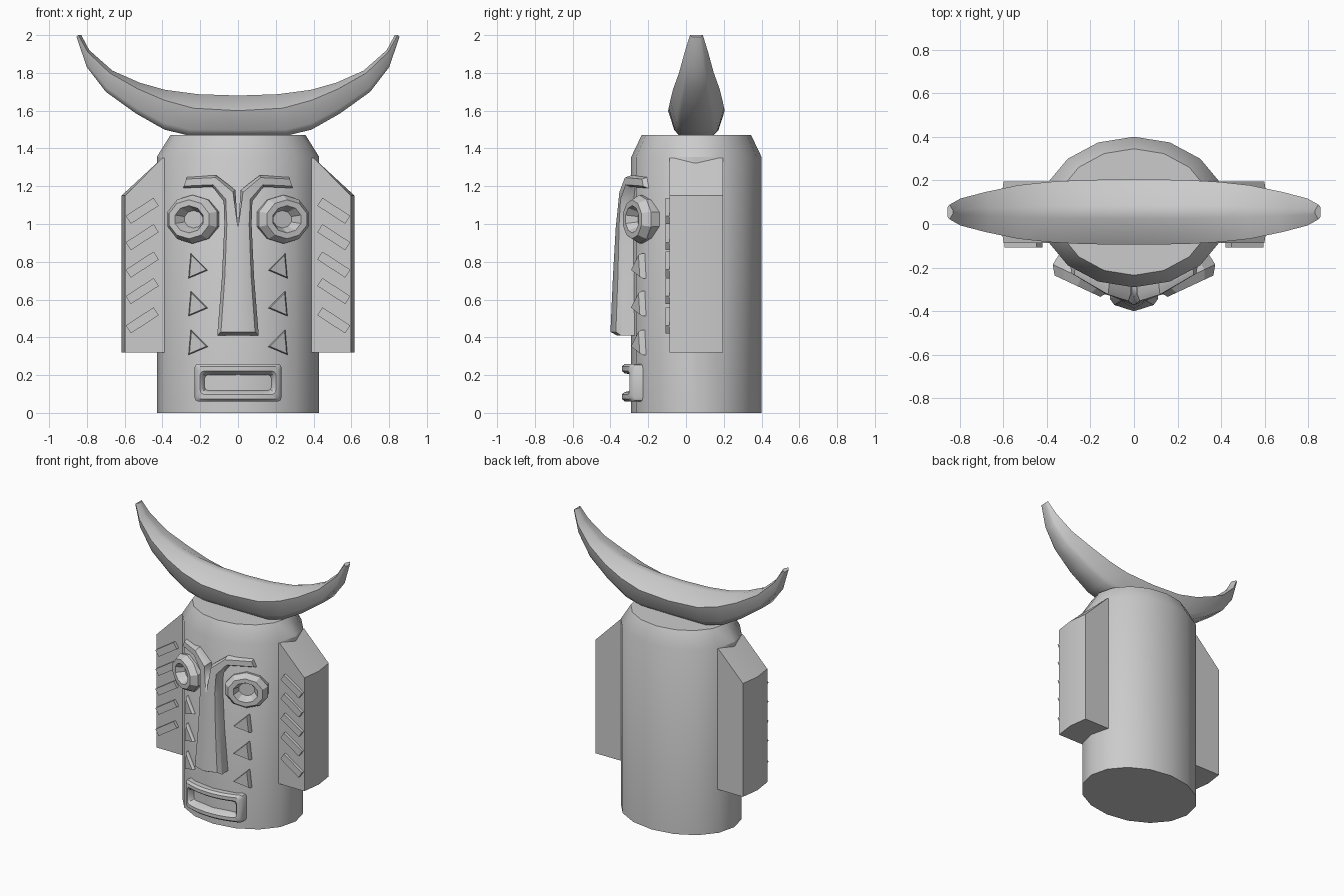
import bpy, bmesh, math
from mathutils import Vector, Matrix

if "Cube" in bpy.data.objects:
    bpy.data.objects.remove(bpy.data.objects["Cube"])

CY, RX, RY = 0.055, 0.43, 0.345  # body ellipse


def front_y(x):
    return CY - RY * math.sqrt(max(0.0, 1 - (x / RX) ** 2))


def loft(name, rings, caps=True, cyclic=False, mirror=False, smooth=None):
    """Skin a list of equal-length closed rings."""
    bm = bmesh.new()
    vs = [[bm.verts.new(p) for p in r] for r in rings]
    n = len(rings[0])
    pairs = list(zip(vs, vs[1:]))
    if cyclic:
        pairs.append((vs[-1], vs[0]))
    for a, b in pairs:
        for i in range(n):
            j = (i + 1) % n
            f = [a[i], a[j], b[j], b[i]]
            if mirror and all(abs(v.co.x) < 1e-6 for v in f):
                continue
            bm.faces.new(f)
    if caps:
        bm.faces.new(vs[0])
        bm.faces.new(vs[-1])
    bmesh.ops.recalc_face_normals(bm, faces=bm.faces)
    me = bpy.data.meshes.new(name)
    bm.to_mesh(me)
    bm.free()
    ob = bpy.data.objects.new(name, me)
    bpy.context.collection.objects.link(ob)
    if mirror:
        m = ob.modifiers.new("mirror", 'MIRROR')
        m.use_axis[0] = True
    if smooth:
        bpy.ops.object.select_all(action='DESELECT')
        ob.select_set(True)
        bpy.context.view_layer.objects.active = ob
        bpy.ops.object.shade_smooth_by_angle(angle=math.radians(smooth))
    return ob


def ellipse(rx, ry, z, n=16):
    return [(rx * math.sin(2 * math.pi * i / n), CY + ry * math.cos(2 * math.pi * i / n), z)
            for i in range(n)]


# Body with chamfered top
loft("body", [ellipse(RX, RY, 0), ellipse(RX, RY, 1.355), ellipse(0.358, 0.29, 1.47)], smooth=30)

# Crescent on the head: outer (x, z), rim (x, z), inner (x, z), half width
half = [((0, 1.468), (0, 1.60), (0, 1.68), 0.150),
        ((0.26, 1.468), (0.235, 1.613), (0.21, 1.687), 0.147),
        ((0.39, 1.50), (0.39, 1.655), (0.385, 1.71), 0.138),
        ((0.54, 1.585), (0.53, 1.715), (0.52, 1.748), 0.123),
        ((0.70, 1.70), (0.68, 1.80), (0.665, 1.812), 0.092),
        ((0.80, 1.83), (0.795, 1.91), (0.787, 1.92), 0.062),
        ((0.855, 1.99), (0.845, 2.0), (0.83, 2.0), 0.034)]
rings = []
stations = [(s, -1) for s in half[:0:-1]] + [(s, 1) for s in half]
for (o, r, i, h), side in stations:
    o, r, i = [Vector((side * p[0], 0, p[1])) for p in (o, r, i)]
    low = o.lerp(r, 0.22)
    sec = [(o, -0.6), (low, -0.78), (r, -1), (i, -0.2), (i, 0.2), (r, 1), (low, 0.78), (o, 0.6)]
    rings.append([(p.x, CY + k * h, p.z) for p, k in sec])
loft("head_crescent", rings, smooth=62)

# Ear slabs
rings = []
for y, x in ((-0.087, 0.598), (0.055, 0.617), (0.195, 0.598)):
    rings.append([(0.3, y, 0.32), (x, y, 0.32), (x, y, 1.15), (0.40, y, 1.35), (0.3, y, 1.35)])
loft("ear", rings, mirror=True, smooth=30)

# Slanted ear stripes
for k, z in enumerate((1.07, 0.93, 0.785, 0.645, 0.49)):
    rot = Matrix.Rotation(math.radians(33), 3, 'Y')
    rings = []
    for y in (-0.08, -0.108):
        rings.append([Vector((0.507, y, z)) + rot @ Vector((sx * 0.088, 0, sz * 0.025))
                      for sx, sz in ((-1, -1), (1, -1), (1, 1), (-1, 1))])
    loft(f"ear_stripe_{k + 1}", rings, mirror=True)

# Eyes: faceted rings with sunken pupils, turned outward
t = math.radians(25)
tang, norm = Vector((math.cos(t), math.sin(t), 0)), Vector((math.sin(t), -math.cos(t), 0))
centre = Vector((0.25, -0.265, 1.025))
rings = []
for r, d in ((0.93, -0.10), (1.0, -0.02), (0.8, 0.022), (0.56, 0.022), (0.36, -0.035)):
    rings.append([centre + norm * d + tang * (0.152 * r * math.cos(a)) + Vector((0, 0, 0.129 * r * math.sin(a)))
                  for a in [2 * math.pi * (i + 0.5) / 10 for i in range(10)]])
loft("eye", rings, mirror=True)

# Nose running up into the brows: inner edge, outer edge
strip = [((0, -0.40, 0.41), (0.11, -0.365, 0.41)),
         ((0, -0.387, 0.72), (0.085, -0.355, 0.72)),
         ((0, -0.372, 0.98), (0.072, -0.35, 1.0)),
         ((0.014, -0.355, 1.18), (0.076, -0.345, 1.12)),
         ((0.115, -0.325, 1.258), (0.135, -0.318, 1.197)),
         ((0.27, -0.235, 1.25), (0.29, -0.225, 1.19))]
rings = []
for k, (a, b) in enumerate(strip):
    a, b = Vector(a), Vector(b)
    lift = Vector((0, 0, 0.018 if k == 0 else 0))
    inner = a.lerp(b, 0.2 if k > 2 else 0)
    back = Vector((0, 0.10, 0))
    low = Vector((0, 0.035, 0))
    rings.append([a + back, a + low, inner + lift, a.lerp(b, 0.82) + lift, b + low * 0.6, b + back])
loft("nose_and_brow", rings, mirror=True, smooth=30)

# Cheek triangles
for k, dz in enumerate((0, -0.2, -0.405)):
    tri = [(0.25, 0.845), (0.262, 0.712), (0.16, 0.755)]
    mx, mz = sum(p[0] for p in tri) / 3, sum(p[1] for p in tri) / 3
    rings = []
    for s, off in ((1, -0.03), (1, 0.01), (0.86, 0.026)):
        rings.append([(mx + (x - mx) * s, front_y(x) - off, mz + (z - mz) * s + dz) for x, z in tri])
    loft(f"cheek_triangle_{k + 1}", rings, mirror=True)


# Mouth frame bent around the body
def mouth_loop(hw, hz, off, c=0.02):
    xs = [-(hw - c) + (hw - c) * i / 4 for i in range(9)]
    pts = [(x, hz) for x in xs] + [(hw - c * 0.3, hz - c * 0.3), (hw, hz - c)]
    pts += [(hw, -hz + c), (hw - c * 0.3, -hz + c * 0.3)] + [(x, -hz) for x in xs[::-1]]
    pts += [(-hw + c * 0.3, -hz + c * 0.3), (-hw, -hz + c), (-hw, hz - c), (-hw + c * 0.3, hz - c * 0.3)]
    return [(x, front_y(x) - off, 0.16 + z) for x, z in pts]


loft("mouth_frame", [mouth_loop(0.23, 0.10, -0.01), mouth_loop(0.23, 0.10, 0.033),
                     mouth_loop(0.216, 0.086, 0.05), mouth_loop(0.20, 0.062, 0.05),
                     mouth_loop(0.188, 0.05, 0.035), mouth_loop(0.175, 0.04, -0.01)],
     caps=False, cyclic=True, smooth=35)
